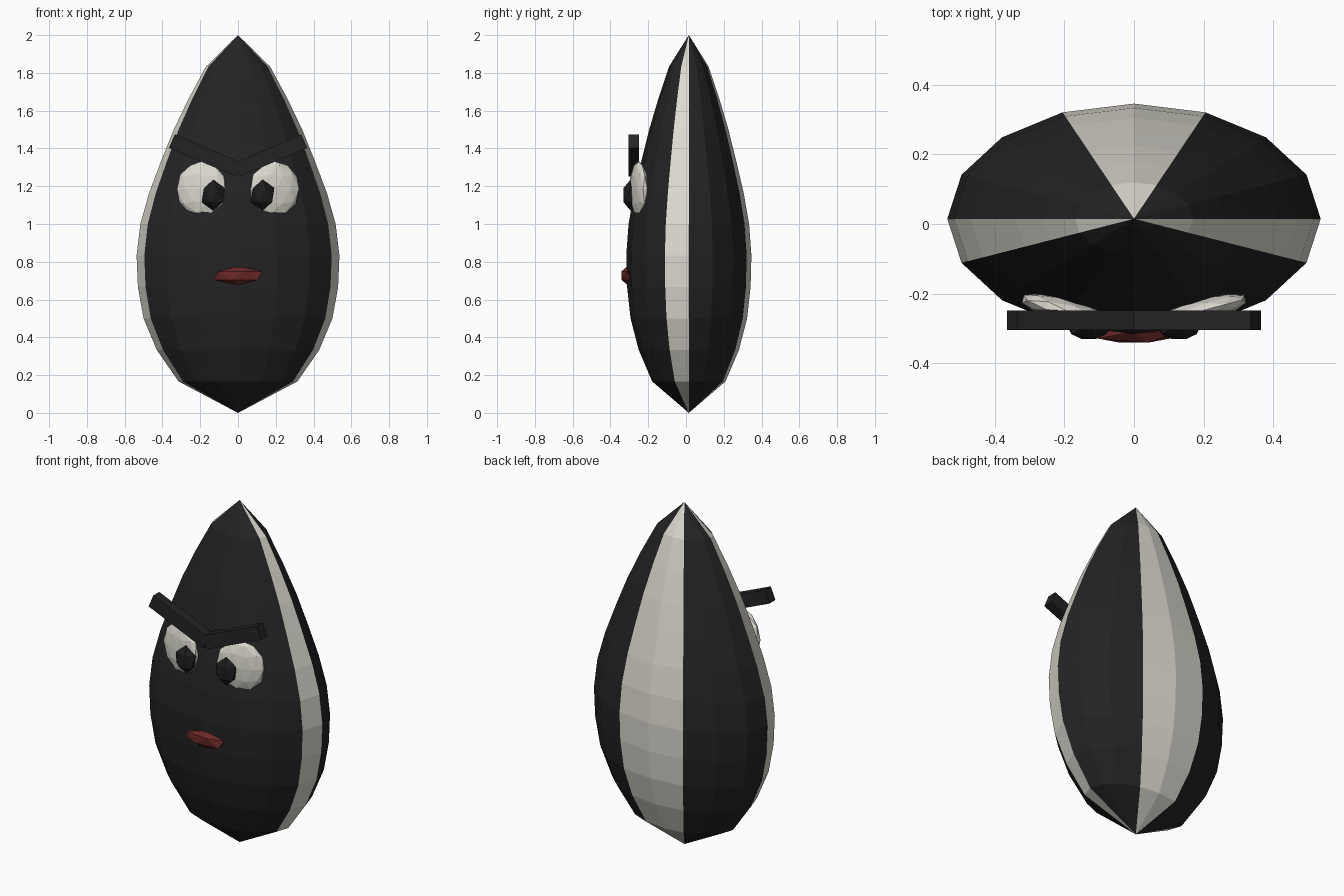
import bpy, bmesh, math
from mathutils import Matrix

if "Cube" in bpy.data.objects:
    bpy.data.objects.remove(bpy.data.objects["Cube"])


def material(name, rgb):
    m = bpy.data.materials.new(name)
    m.diffuse_color = (*rgb, 1)
    m.use_nodes = True
    m.node_tree.nodes["Principled BSDF"].inputs["Base Color"].default_value = m.diffuse_color
    return m


BLACK = material("charcoal", (0.017, 0.017, 0.017))
CREAM = material("cream", (0.72, 0.70, 0.63))
RED = material("dark red", (0.14, 0.02, 0.02))
PUPIL = material("pupil black", (0.012, 0.012, 0.012))


def finish(name, bm, *mats):
    bmesh.ops.recalc_face_normals(bm, faces=bm.faces)
    me = bpy.data.meshes.new(name)
    bm.to_mesh(me)
    bm.free()
    for m in mats:
        me.materials.append(m)
    ob = bpy.data.objects.new(name, me)
    bpy.context.collection.objects.link(ob)
    return ob


def placed(loc, rot, size):
    return Matrix.Translation(loc) @ rot @ Matrix.Diagonal((*size, 1))


def blob(name, mat, subdiv, loc, size, yaw=0):
    bm = bmesh.new()
    bmesh.ops.create_icosphere(bm, subdivisions=subdiv, radius=1,
                               matrix=placed(loc, Matrix.Rotation(yaw, 4, 'Z'), size))
    return finish(name, bm, mat)


# Seed body: 16-sided flattened shell with evenly spaced rings
SIDES, DEPTH, Y0 = 16, 0.617, 0.015
RADII = [0.315, 0.43, 0.50, 0.53, 0.537, 0.517, 0.47, 0.407, 0.34, 0.26, 0.17]
STRIPES = {3, 4, 8, 15}          # sectors painted cream: back pair, left, right
bm = bmesh.new()
rings = []
for k, r in enumerate(RADII, 1):
    angles = [2 * math.pi * i / SIDES for i in range(SIDES)]
    rings.append([bm.verts.new((r * math.cos(a), Y0 + r * DEPTH * math.sin(a), k / 6))
                  for a in angles])
bottom = bm.verts.new((0, Y0, 0))
top = bm.verts.new((0, Y0, 2))
for i in range(SIDES):
    j = (i + 1) % SIDES
    faces = [bm.faces.new((bottom, rings[0][j], rings[0][i])),
             bm.faces.new((top, rings[-1][i], rings[-1][j]))]
    for a, b in zip(rings, rings[1:]):
        faces.append(bm.faces.new((a[i], a[j], b[j], b[i])))
    for f in faces:
        f.material_index = int(i in STRIPES)
finish("seed_body", bm, BLACK, CREAM)

# Eyes, pupils and slanted brows, mirrored left and right
for side, s in (("left", -1), ("right", 1)):
    blob(side + "_eye", CREAM, 2, (s * 0.193, -0.25, 1.185),
         (0.138, 0.037, 0.147), s * math.radians(15))
    blob(side + "_pupil", PUPIL, 1, (s * 0.13, -0.293, 1.153), (0.07, 0.045, 0.083))
    bm = bmesh.new()
    tilt = Matrix.Rotation(-s * math.radians(23), 4, 'Y')
    bmesh.ops.create_cube(bm, size=1, matrix=placed((s * 0.173, -0.277, 1.363), tilt,
                                                    (0.385, 0.055, 0.078)))
    finish(side + "_brow", bm, BLACK)

# Mouth
blob("mouth", RED, 1, (0, -0.31, 0.727), (0.143, 0.037, 0.05))
